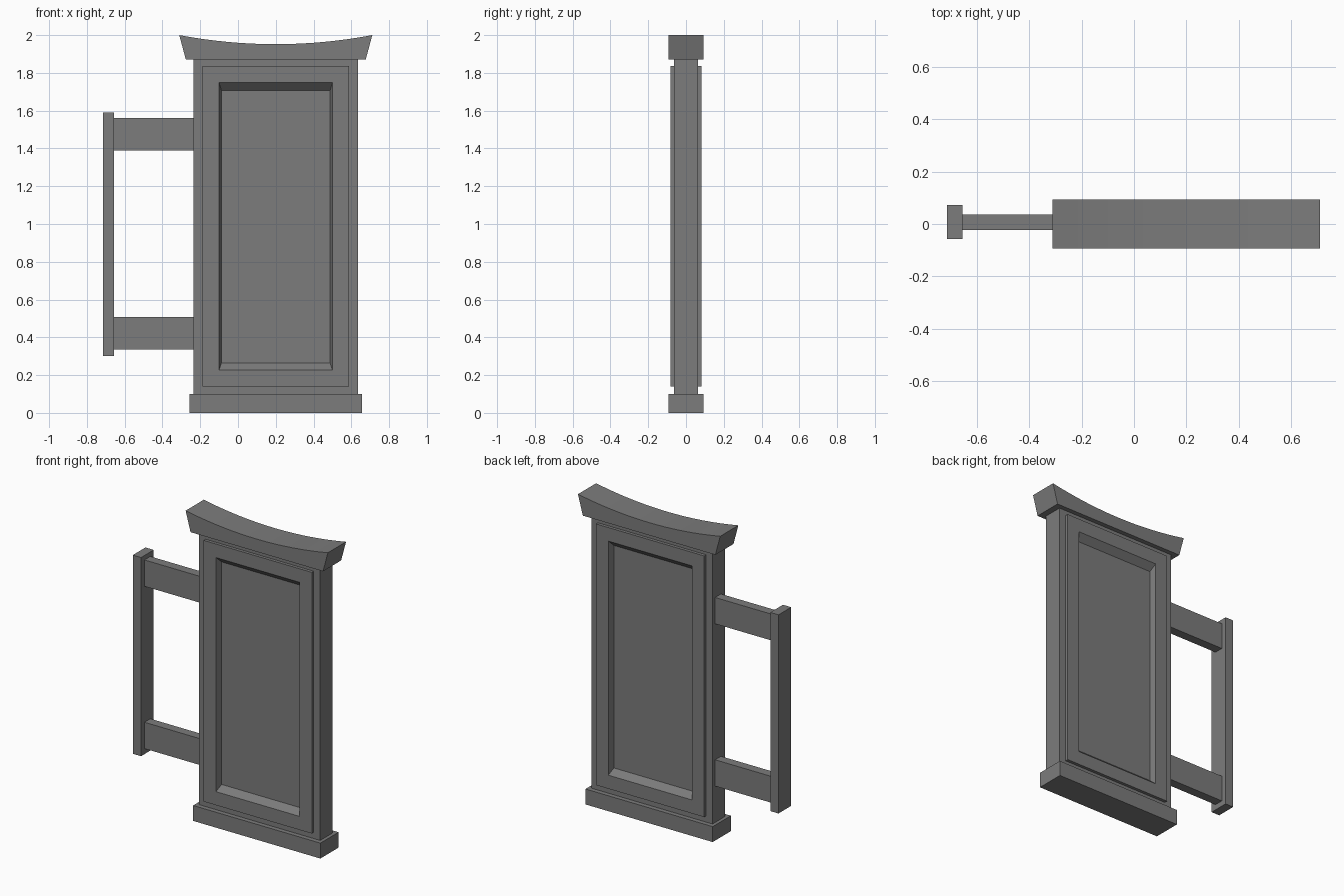
import bpy, bmesh

cube = bpy.data.objects.get("Cube")
if cube:
    bpy.data.objects.remove(cube, do_unlink=True)

grey = bpy.data.materials.new("mid_grey")
grey.use_nodes = True
grey.diffuse_color = (0.2, 0.2, 0.2, 1)
grey.node_tree.nodes["Principled BSDF"].inputs["Base Color"].default_value = (0.2, 0.2, 0.2, 1)

CENTRE_X = 0.2  # middle of the main panel


def finish(name, bm):
    bmesh.ops.recalc_face_normals(bm, faces=bm.faces)
    mesh = bpy.data.meshes.new(name)
    bm.to_mesh(mesh)
    bm.free()
    mesh.materials.append(grey)
    obj = bpy.data.objects.new(name, mesh)
    bpy.context.scene.collection.objects.link(obj)
    return obj


def loft(name, rings):
    """Join matching (x, y, z) rings and close both ends."""
    bm = bmesh.new()
    loops = [[bm.verts.new(p) for p in ring] for ring in rings]
    count = len(loops[0])
    for a, b in zip(loops, loops[1:]):
        for i in range(count):
            j = (i + 1) % count
            bm.faces.new((a[i], a[j], b[j], b[i]))
    bm.faces.new(loops[0])
    bm.faces.new(loops[-1])
    return finish(name, bm)


def rect(x0, x1, z0, z1, y):
    return [(x0, y, z0), (x1, y, z0), (x1, y, z1), (x0, y, z1)]


def box(name, x0, x1, y0, y1, z0, z1):
    return loft(name, [rect(x0, x1, z0, z1, y) for y in (y0, y1)])


# Plinth
box("base", CENTRE_X - 0.457, CENTRE_X + 0.457, -0.093, 0.093, 0, 0.1)

# Body with a raised frame and a sloped recess on front and back
# steps: half width, bottom, top, distance from the middle plane
steps = [(0.3, 0.263, 1.708, 0.043), (0.3, 0.228, 1.748, 0.083),
         (0.388, 0.14, 1.836, 0.083), (0.388, 0.14, 1.836, 0.063),
         (0.435, 0.1, 1.87, 0.063)]
steps[0] = (0.288,) + steps[0][1:]


def side(sign):
    return [rect(CENTRE_X - w, CENTRE_X + w, lo, hi, sign * d) for w, lo, hi, d in steps]


loft("panel_body", side(-1) + side(1)[::-1])

# Flared cap with a sagging top
SEGMENTS = 16
profile = [(CENTRE_X - 0.476, 1.87), (CENTRE_X + 0.476, 1.87)]
for i in range(SEGMENTS + 1):
    t = 1 - 2 * i / SEGMENTS
    profile.append((CENTRE_X + 0.511 * t, 1.952 + 0.048 * t * t))
cap = loft("curved_cap", [[(x, y, z) for x, z in profile] for y in (-0.093, 0.093)])
bpy.context.view_layer.objects.active = cap
cap.select_set(True)
bpy.ops.object.shade_smooth_by_angle()

# Side post and its two arms
box("side_post", -0.715, -0.656, -0.058, 0.072, 0.3, 1.59)
for name, z in (("lower_arm", 0.336), ("upper_arm", 1.39)):
    box(name, -0.66, -0.23, -0.023, 0.037, z, z + 0.171)
